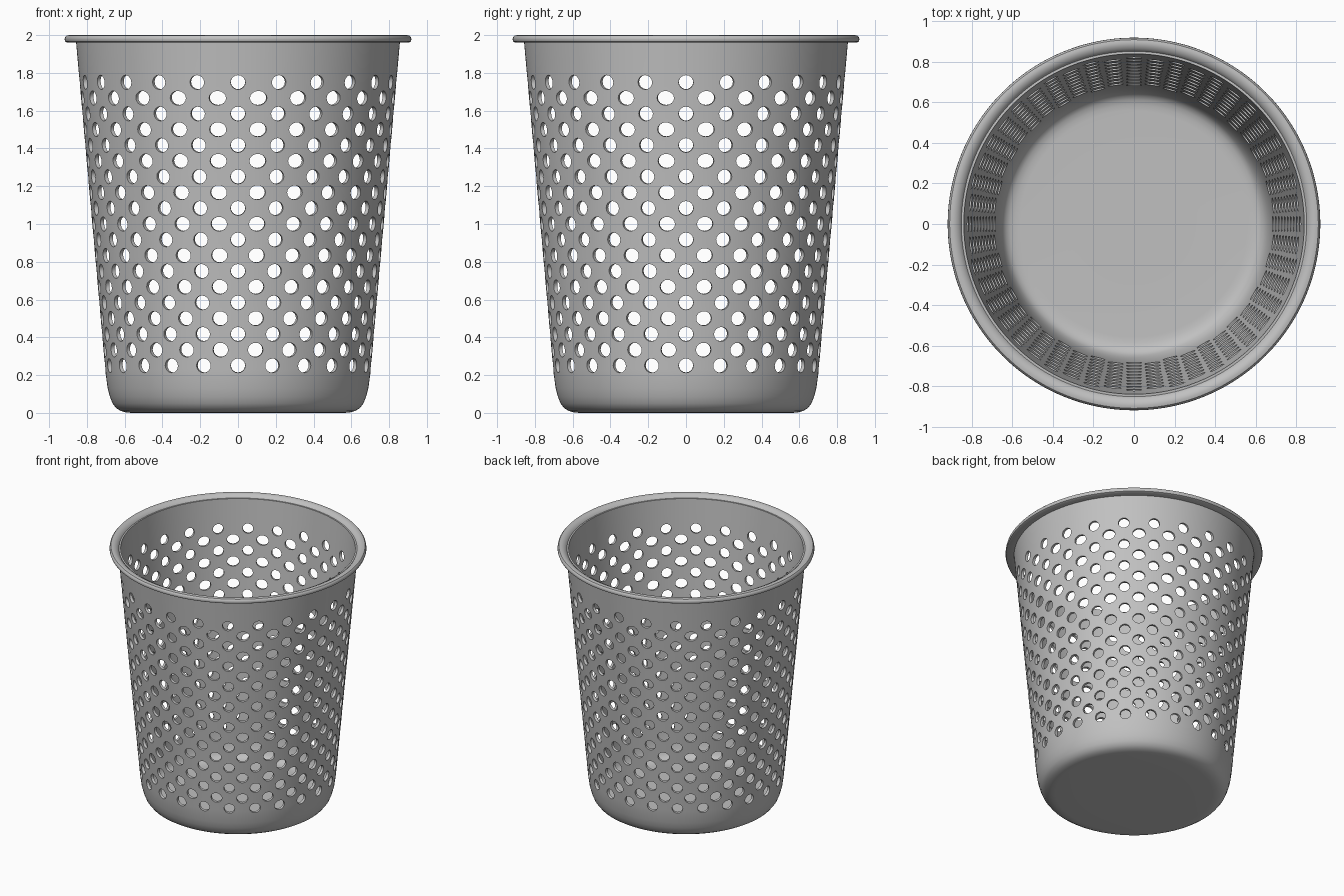
import bpy, bmesh
from math import cos, sin, radians, pi

if "Cube" in bpy.data.objects:
    bpy.data.objects.remove(bpy.data.objects["Cube"], do_unlink=True)

CELLS, ROWS, SUB = 48, 19, 4          # staggered grid of perforations
COLS = CELLS * SUB
CELL_ANGLE = 2 * pi / CELLS
CELL_HEIGHT = 1.5 / (ROWS - 1)
Z_LOW = 0.25 - CELL_HEIGHT / 2
Z_HIGH = 1.75 + CELL_HEIGHT / 2

grey = bpy.data.materials.new("grey plastic")
grey.use_nodes = True
colour = (0.53, 0.53, 0.53, 1)
grey.diffuse_color = colour
grey.node_tree.nodes["Principled BSDF"].inputs["Base Color"].default_value = colour


def wall_radius(z):
    return 0.70 + (z - 0.2) * 0.0892


def polar(bm, angle, r, z):
    return bm.verts.new((r * cos(angle), r * sin(angle), z))


def lathe(bm, profile, closed=False):
    """Revolve (radius, height) points; returns the rings of vertices."""
    rings = [[polar(bm, (i / SUB - 0.5) * CELL_ANGLE, r, z) for i in range(COLS)]
             for r, z in profile]
    pairs = list(zip(rings, rings[1:]))
    if closed:
        pairs.append((rings[-1], rings[0]))
    for low, high in pairs:
        for i in range(COLS):
            j = (i + 1) % COLS
            bm.faces.new((low[i], low[j], high[j], high[i]))
    return rings


def finish(bm, name, thickness=0):
    bmesh.ops.remove_doubles(bm, verts=bm.verts[:], dist=0.0002)
    mesh = bpy.data.meshes.new(name)
    bm.to_mesh(mesh)
    bm.free()
    mesh.materials.append(grey)
    obj = bpy.data.objects.new(name, mesh)
    bpy.context.collection.objects.link(obj)
    bpy.ops.object.select_all(action="DESELECT")
    obj.select_set(True)
    bpy.context.view_layer.objects.active = obj
    if thickness:
        mod = obj.modifiers.new("wall thickness", "SOLIDIFY")
        mod.thickness = thickness
        mod.offset = -1
        bpy.ops.object.modifier_apply(modifier=mod.name)
    bpy.ops.object.shade_smooth_by_angle(angle=radians(35))
    return obj


def wall_cell(bm, cell, row):
    """One cell of the wall, with an oval hole in every second cell."""
    zc = 0.25 + row * CELL_HEIGHT

    def point(u, v):
        z = zc + v * CELL_HEIGHT / 2
        return polar(bm, (cell + u / 2) * CELL_ANGLE, wall_radius(z), z)

    steps = [-1 + 2 * i / SUB for i in range(SUB + 1)]
    if (cell + row) % 2:
        grid = [[point(u, v) for u in steps] for v in steps]
        for a, b in zip(grid, grid[1:]):
            for i in range(SUB):
                bm.faces.new((a[i], a[i + 1], b[i + 1], b[i]))
        return
    # Square outline joined to an oval of as many points
    side = steps[:-1]
    outline = ([(s, -1) for s in side] + [(1, s) for s in side]
               + [(-s, 1) for s in side] + [(-1, -s) for s in side])
    half_width = 0.039 if row % 2 == 0 else 0.040 + 0.006 * row / ROWS
    wide = half_width / (wall_radius(zc) * CELL_ANGLE / 2)
    tall = 0.038 / (CELL_HEIGHT / 2)
    n = len(outline)
    turn = [radians(225) + 2 * pi * k / n for k in range(n)]
    outer = [point(u, v) for u, v in outline]
    inner = [point(wide * cos(t), tall * sin(t)) for t in turn]
    for k in range(n):
        m = (k + 1) % n
        bm.faces.new((outer[k], outer[m], inner[m], inner[k]))


# Basket body: base, rounded foot, perforated wall and plain upper band
bm = bmesh.new()
foot = [(0.3, 0), (0.56, 0), (0.59, 0.002), (0.62, 0.01), (0.645, 0.025),
        (0.664, 0.05), (0.678, 0.085), (0.69, 0.13), (wall_radius(Z_LOW), Z_LOW)]
base_ring = lathe(bm, foot)[0]
bm.faces.new(base_ring[::-1])
for row in range(ROWS):
    for cell in range(CELLS):
        wall_cell(bm, cell, row)
lathe(bm, [(wall_radius(z), z) for z in (Z_HIGH, 1.88, 1.975)])
finish(bm, "basket_body", thickness=0.02)

# Rolled rim with a rounded outer lip
bm = bmesh.new()
rim = [(0.845, 1.963), (0.905, 1.961), (0.914, 1.966), (0.918, 1.976),
       (0.916, 1.988), (0.908, 1.997), (0.895, 2.0), (0.88, 1.998),
       (0.864, 1.99), (0.85, 1.975), (0.841, 1.95), (0.836, 1.92), (0.842, 1.92)]
lathe(bm, rim, closed=True)
finish(bm, "rim")
